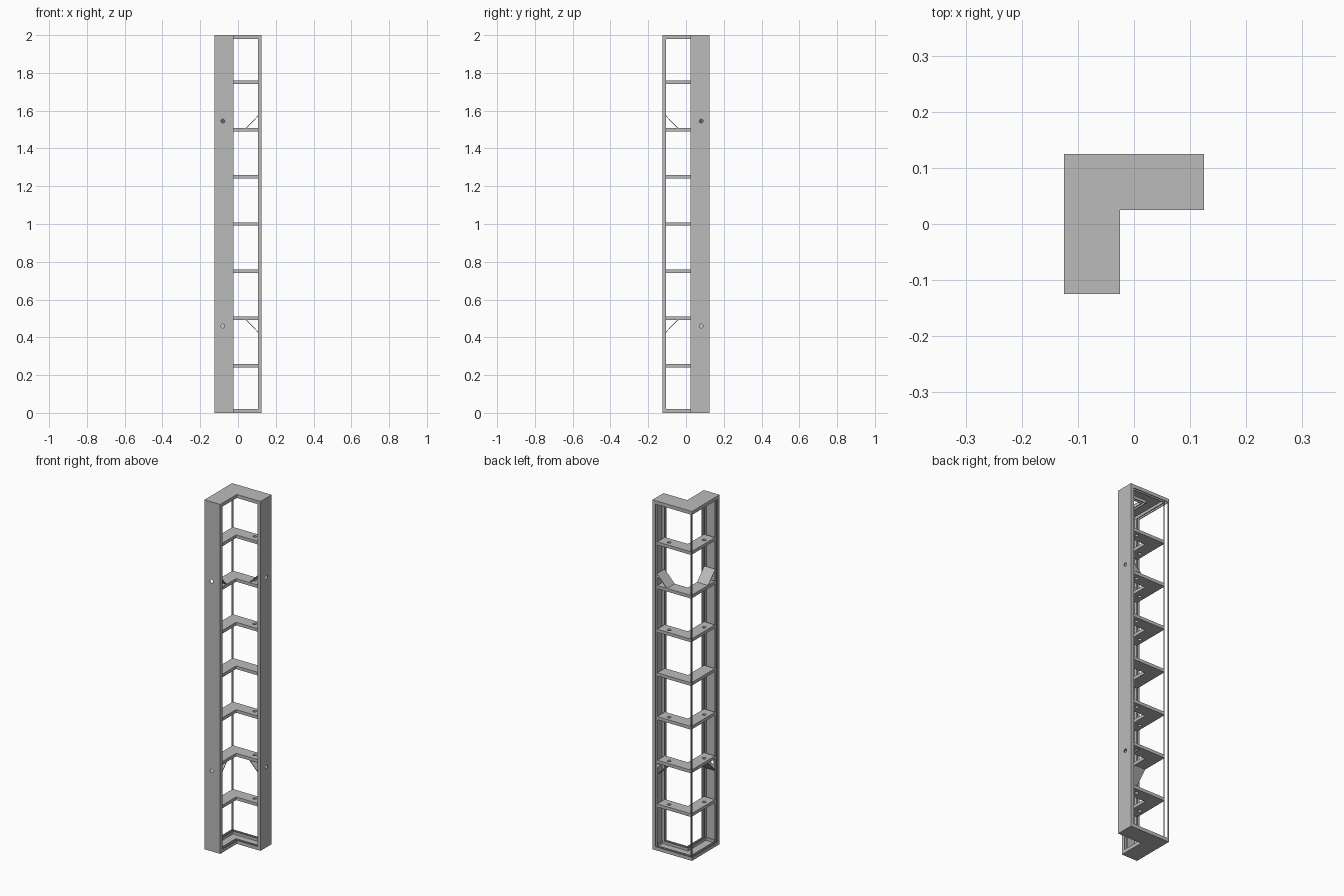
import bpy, bmesh, math
from mathutils import Matrix, Vector

cube = bpy.data.objects.get("Cube")
if cube:
    bpy.data.objects.remove(cube, do_unlink=True)

HALF, ARM, HEIGHT = 0.125, 0.10, 2.0
SHEET, LIP, GROOVE = 0.004, 0.02, 0.015   # metal thickness, flange depth, panel groove

metal = bpy.data.materials.new("light_grey_metal")
metal.use_nodes = True
grey = (0.5, 0.5, 0.5, 1)
metal.diffuse_color = grey
metal.node_tree.nodes["Principled BSDF"].inputs["Base Color"].default_value = grey

# Axis changes: local (u, v, depth) to world
FLAT = Matrix.Identity(4)
FACING_X = Matrix(((0, 0, 1, 0), (1, 0, 0, 0), (0, 1, 0, 0), (0, 0, 0, 1)))
FACING_Y = Matrix(((1, 0, 0, 0), (0, 0, 1, 0), (0, 1, 0, 0), (0, 0, 0, 1)))
# Swaps the two arms of the corner
SWAP = Matrix(((0, -1, 0, 0), (-1, 0, 0, 0), (0, 0, 1, 0), (0, 0, 0, 1)))
FLIP_Z = Matrix.Translation((0, 0, HEIGHT)) @ Matrix.Scale(-1, 4, (0, 0, 1))


def prism(name, loops, low, high, matrix=FLAT):
    """Extrude an outline (later loops are holes) between two depths."""
    curve = bpy.data.curves.new(name, "CURVE")
    curve.dimensions, curve.fill_mode = "2D", "BOTH"
    curve.extrude = (high - low) / 2
    for loop in loops:
        spline = curve.splines.new("POLY")
        spline.points.add(len(loop) - 1)
        for point, (u, v) in zip(spline.points, loop):
            point.co = (u, v, 0, 1)
        spline.use_cyclic_u = True
    temp = bpy.data.objects.new(name, curve)
    bpy.context.collection.objects.link(temp)
    bpy.context.view_layer.update()
    mesh = bpy.data.meshes.new_from_object(
        temp.evaluated_get(bpy.context.evaluated_depsgraph_get()))
    bpy.data.objects.remove(temp, do_unlink=True)
    bpy.data.curves.remove(curve)

    bm = bmesh.new()
    bm.from_mesh(mesh)
    bm.transform(matrix @ Matrix.Translation((0, 0, (low + high) / 2)))
    bmesh.ops.remove_doubles(bm, verts=bm.verts, dist=1e-5)
    bmesh.ops.recalc_face_normals(bm, faces=bm.faces)
    for face in bm.faces:
        face.smooth = False
    bm.to_mesh(mesh)
    bm.free()
    mesh.name = name
    mesh.materials.clear()
    mesh.materials.append(metal)
    obj = bpy.data.objects.new(name, mesh)
    bpy.context.collection.objects.link(obj)
    return obj


def corner(inset, end):
    """L-shaped outline, inset from its long sides and from its two ends."""
    a, b, c = HALF - inset, HALF - ARM + inset, HALF - end
    return [(-a, a), (c, a), (c, b), (-b, b), (-b, -c), (-a, -c)]


def rect(u0, v0, u1, v1):
    return [(u0, v0), (u1, v0), (u1, v1), (u0, v1)]


def circle(u, v, radius=0.01, sides=24):
    return [(u + radius * math.cos(math.tau * i / sides),
             v + radius * math.sin(math.tau * i / sides)) for i in range(sides)]


# Top and bottom caps, each with two rims that form a panel groove
for place, flip in (("bottom", FLAT), ("top", FLIP_Z)):
    prism(place + "_cap", [corner(0, 0)], 0, SHEET, flip)
    for rim, inset, end in (("outer", 0, 0), ("inner", GROOVE, SHEET)):
        prism(f"{place}_{rim}_rim",
              [corner(inset, end), corner(inset + SHEET, end + SHEET)],
              SHEET, LIP, flip)

# Shelves, with a cable hole in each arm except on the middle one
for i in range(1, 8):
    z = i * HEIGHT / 8
    loops = [corner(GROOVE, LIP - 0.001)]
    if i != 4:
        loops += [circle(0.05, 0.08), circle(-0.08, -0.05)]
    prism(f"shelf_{i}", loops, z - 0.009, z + 0.009)

# End channels and diagonal brackets for both arms
inner_side = HALF - ARM
for arm, swap in (("left_arm", FLAT), ("front_arm", SWAP)):
    wall = [rect(inner_side, 0, HALF, HEIGHT), circle(0.08, 0.46), circle(0.08, 1.545)]
    prism(arm + "_end_wall", wall, HALF - SHEET, HALF, swap @ FACING_X)
    ribs = (("outer_flange", HALF - SHEET), ("outer_rib", HALF - GROOVE - SHEET),
            ("inner_rib", inner_side + GROOVE), ("inner_flange", inner_side))
    for rib, y in ribs:
        prism(f"{arm}_{rib}", [rect(HALF - LIP, y, HALF - SHEET, y + SHEET)],
              SHEET, HEIGHT - SHEET, swap)
    for place, flip in (("upper", FLAT), ("lower", FLIP_Z)):
        strip = [(0.042, 1.508), (0.047, 1.508), (0.108, 1.572), (0.108, 1.577)]
        prism(f"{arm}_{place}_bracket", [strip], inner_side + GROOVE,
              HALF - GROOVE, swap @ flip @ FACING_Y)

# Slim posts along the back corner
for name, inset in (("outer_corner_post", 0), ("inner_corner_post", GROOVE)):
    a = HALF - inset
    prism(name, [rect(-a, a - SHEET, -a + SHEET, a)], SHEET, HEIGHT - SHEET)
